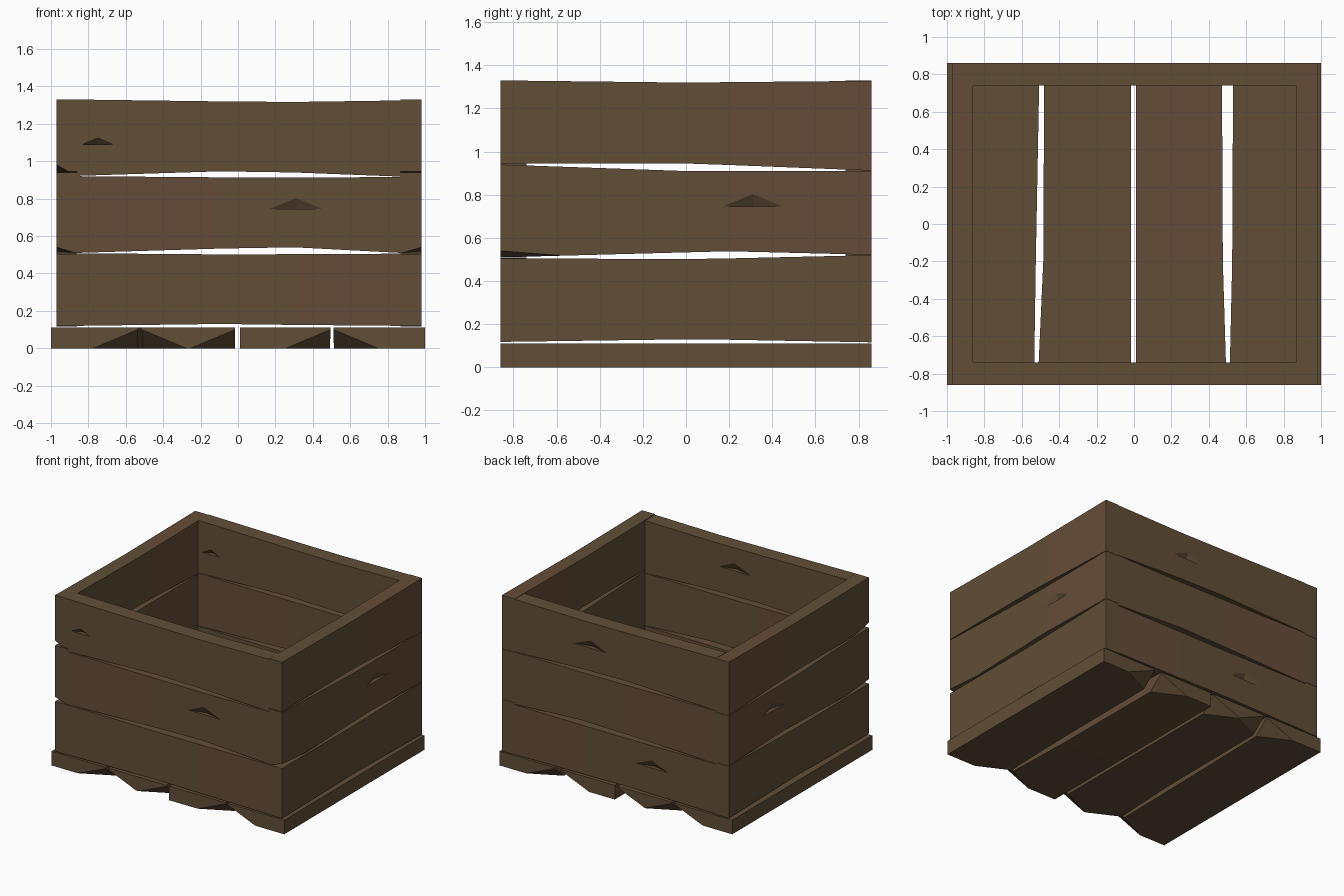
import bpy, bmesh
from mathutils import Vector

if "Cube" in bpy.data.objects:
    bpy.data.objects.remove(bpy.data.objects["Cube"])


def material(name, rgb):
    m = bpy.data.materials.new(name)
    m.diffuse_color = (*rgb, 1)
    m.use_nodes = True
    m.node_tree.nodes["Principled BSDF"].inputs["Base Color"].default_value = m.diffuse_color
    return m


BROWN = material("brown wood", (0.120, 0.077, 0.040))
RED = material("reddish wood", (0.130, 0.073, 0.041))

# Each layout maps (along, across, depth) to x, y, z
FRONT = lambda t, w, d: Vector((t, d, w))
SIDE = lambda t, w, d: Vector((d, t, w))
BASE = lambda t, w, d: Vector((w, t, d))


def plank(name, place, stations, d0, d1, chips=(), red=None):
    """Warped plank: stations are (along, low edge, high edge).
    chips are (corner, outward signs, sizes) cut away by a plane;
    red is the range along the plank with the reddish tone."""
    bm = bmesh.new()
    rings = [[bm.verts.new(place(t, w, d)) for w, d in
              ((lo, d0), (hi, d0), (hi, d1), (lo, d1))] for t, lo, hi in stations]
    for a, b in zip(rings, rings[1:]):
        for i in range(4):
            j = (i + 1) % 4
            bm.faces.new((a[i], a[j], b[j], b[i]))
    bm.faces.new(rings[0])
    bm.faces.new(rings[-1])
    for corner, sign, size in chips:
        normal = Vector([s / k for s, k in zip(sign, size)])
        point = Vector(corner) - Vector((sign[0] * size[0], 0, 0))
        cut = bmesh.ops.bisect_plane(bm, geom=bm.verts[:] + bm.edges[:] + bm.faces[:],
                                     plane_co=point, plane_no=normal, clear_outer=True)
        edges = [e for e in cut["geom_cut"] if isinstance(e, bmesh.types.BMEdge)]
        bmesh.ops.holes_fill(bm, edges=edges, sides=0)
    bmesh.ops.recalc_face_normals(bm, faces=bm.faces[:])
    axis = 0 if place is FRONT else 1
    for f in bm.faces:
        if red and red[0] < f.calc_center_median()[axis] < red[1]:
            f.material_index = 1
    mesh = bpy.data.meshes.new(name)
    bm.to_mesh(mesh)
    bm.free()
    mesh.materials.append(BROWN)
    mesh.materials.append(RED)
    obj = bpy.data.objects.new(name, mesh)
    bpy.context.collection.objects.link(obj)
    return obj


def dent(obj, place, t, w, surface, inward, width=0.36, height=0.075, depth=0.035):
    """Triangular gouge with a flat lower ledge."""
    out = surface - inward * 0.01
    pts = [place(t - width / 2, w, out), place(t + width / 2, w, out),
           place(t, w + height, out), place(t, w, surface + inward * depth)]
    bm = bmesh.new()
    v = [bm.verts.new(p) for p in pts]
    for tri in ((0, 1, 2), (0, 1, 3), (1, 2, 3), (2, 0, 3)):
        bm.faces.new([v[i] for i in tri])
    bmesh.ops.recalc_face_normals(bm, faces=bm.faces[:])
    mesh = bpy.data.meshes.new("dent_cutter")
    bm.to_mesh(mesh)
    bm.free()
    mesh.materials.append(BROWN)
    cutter = bpy.data.objects.new("dent_cutter", mesh)
    bpy.context.collection.objects.link(cutter)
    cutter.hide_render = True
    mod = obj.modifiers.new("dent", "BOOLEAN")
    mod.operation, mod.object, mod.solver = "DIFFERENCE", cutter, "EXACT"
    bpy.context.view_layer.objects.active = obj
    bpy.ops.object.modifier_apply(modifier=mod.name)
    bpy.data.objects.remove(cutter)


# Base planks with slightly crooked edges and chipped lower corners
base = [((-1.0, -0.535), (-1.0, -0.525), (-1.0, -0.505)),
        ((-0.515, -0.015), (-0.485, -0.015), (-0.48, -0.015)),
        ((0.01, 0.495), (0.01, 0.475), (0.01, 0.47)),
        ((0.51, 1.0), (0.525, 1.0), (0.53, 1.0))]
chipped = [(1,), (-1, 1), (1,), (-1,)]
for n, (edges, sides) in enumerate(zip(base, chipped)):
    stations = [(y, *e) for y, e in zip((-0.86, -0.2, 0.86), edges)]
    chips = []
    for yi, ys in ((0, -1), (2, 1)):
        for s in sides:
            x = edges[yi][0 if s < 0 else 1]
            chips.append(((x, ys * 0.86, 0), (s, ys, -1), (0.24, 0.12, 0.10)))
    plank(f"base_plank_{n + 1}", BASE, stations, 0.0, 0.11, chips,
          red=(-0.2, 0.86) if n == 2 else None)

# Front and back walls: three rows each, between the side walls
T4 = (-0.86, -0.1, 0.3, 0.87)
rows = [((0.12, 0.13, 0.125, 0.12), (0.508, 0.502, 0.503, 0.506)),
        ((0.51, 0.533, 0.54, 0.51), (0.92, 0.914, 0.912, 0.916)),
        ((0.922, 0.946, 0.94, 0.918), (1.33, 1.32, 1.317, 1.325))]
reds = [(0.3, 1), (-1, -0.1), None]
for wall, d0, d1 in (("front", -0.86, -0.74), ("back", 0.74, 0.86)):
    inward = 1 if wall == "front" else -1
    outer, inner = (d0, d1) if wall == "front" else (d1, d0)
    for n, (lo, hi) in enumerate(rows):
        p = plank(f"{wall}_wall_plank_{n + 1}", FRONT, list(zip(T4, lo, hi)),
                  d0, d1, red=reds[n])
        if wall == "front" and n == 1:
            dent(p, FRONT, 0.31, 0.745, outer, inward)
        if wall == "front" and n == 2:
            dent(p, FRONT, -0.75, 1.09, outer, inward, 0.21, 0.045)
            dent(p, FRONT, 0.1, 1.14, inner, -inward)
        if wall == "back" and n == 2:
            dent(p, FRONT, 0.22, 1.12, outer, inward)
            dent(p, FRONT, -0.75, 1.09, inner, -inward, 0.2, 0.05)
        if wall == "back" and n == 0:
            dent(p, FRONT, -0.31, 0.33, outer, inward)

# Side walls: full depth, their ends show at the front and back
T3 = (-0.86, 0.0, 0.2, 0.86)
rows = [((0.118, 0.13, 0.128, 0.116), (0.505, 0.502, 0.505, 0.52)),
        ((0.51, 0.533, 0.538, 0.522), (0.94, 0.91, 0.91, 0.91)),
        ((0.945, 0.945, 0.938, 0.912), (1.33, 1.32, 1.322, 1.328))]
reds = [None, (0.2, 0.86), (0.2, 0.86)]
for wall, d0, d1, sx in (("left", -0.97, -0.86, -1), ("right", 0.87, 0.98, 1)):
    outer = d0 if sx < 0 else d1
    for n, (lo, hi) in enumerate(rows):
        chips = []
        if n == 2 and sx < 0:
            chips = [((outer, -0.86, 0.92), (sx, -1, -1), (0.11, 0.3, 0.06))]
        if n == 1:
            chips = [((outer, -0.86, 0.51), (sx, -1, -1), (0.10, 0.4, 0.03))]
        p = plank(f"{wall}_wall_plank_{n + 1}", SIDE, list(zip(T3, lo, hi)),
                  d0, d1, chips, reds[n])
        if n == 1:
            dent(p, SIDE, 0.31, 0.745, outer, -sx)
